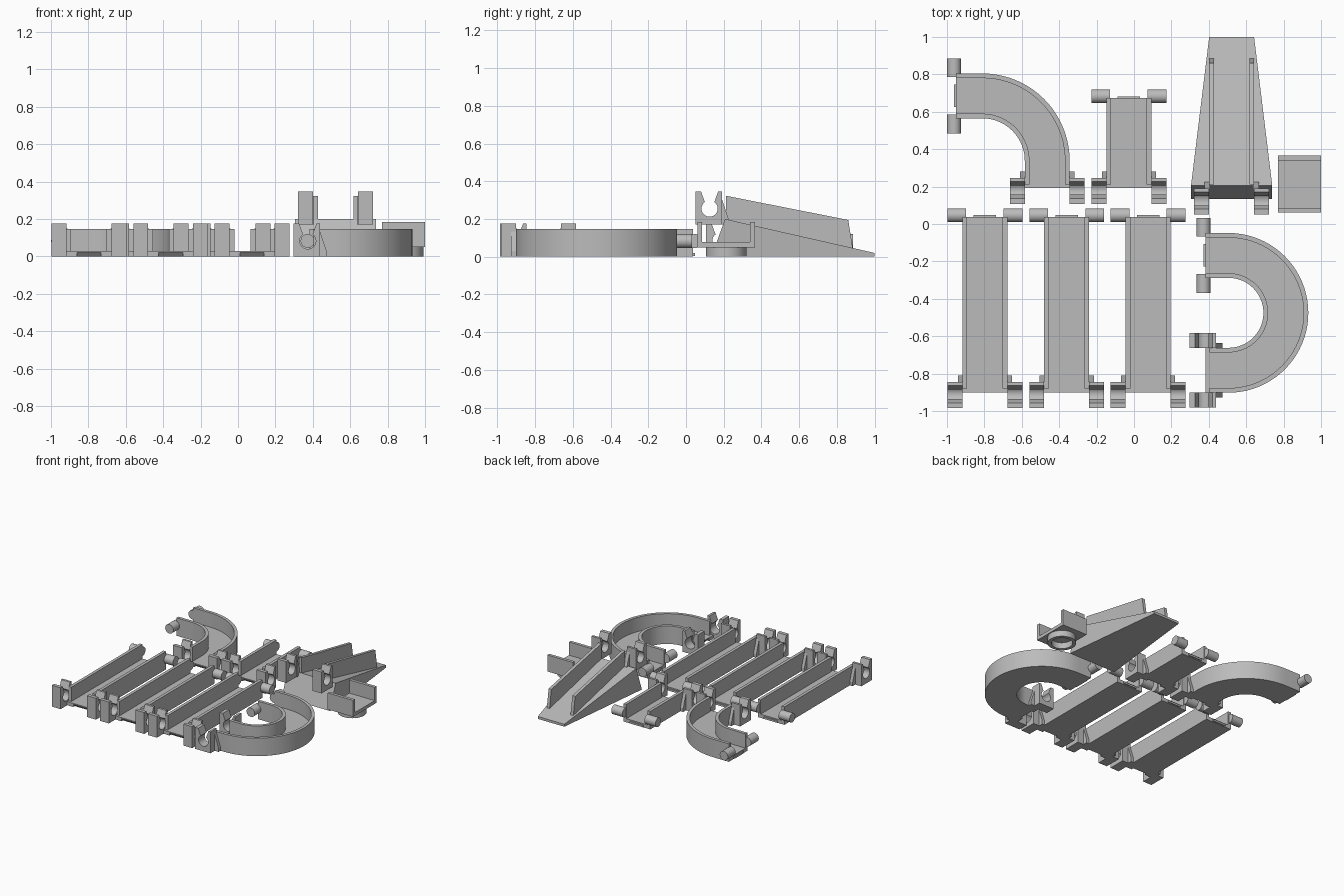
import bpy, bmesh, math
from mathutils import Matrix, Vector

if "Cube" in bpy.data.objects:
    bpy.data.objects.remove(bpy.data.objects["Cube"], do_unlink=True)

GREY = (0.5, 0.5, 0.5, 1)
mat = bpy.data.materials.new("plain grey")
mat.use_nodes = True
mat.diffuse_color = GREY
mat.node_tree.nodes["Principled BSDF"].inputs["Base Color"].default_value = GREY

HALF, INNER, OUTER = 0.12, 0.095, 0.2      # channel half width, inside, joint outside
FLOOR, WALL = 0.03, 0.147
AXIS = 0.083                               # height of the joint axis
HOLE, PIN = 0.043, 0.037


def finish(name, bm, smooth=False):
    bmesh.ops.recalc_face_normals(bm, faces=bm.faces)
    me = bpy.data.meshes.new(name)
    bm.to_mesh(me)
    bm.free()
    me.materials.append(mat)
    ob = bpy.data.objects.new(name, me)
    bpy.context.collection.objects.link(ob)
    if smooth:
        bpy.ops.object.select_all(action='DESELECT')
        ob.select_set(True)
        bpy.context.view_layer.objects.active = ob
        bpy.ops.object.shade_smooth_by_angle(angle=math.radians(30))
    return ob


def loft(name, rings, smooth=False):
    """Skin a list of point rings and cap both ends."""
    bm = bmesh.new()
    loops = [[bm.verts.new(p) for p in ring] for ring in rings]
    n = len(loops[0])
    for a, b in zip(loops, loops[1:]):
        for i in range(n):
            j = (i + 1) % n
            bm.faces.new((a[i], a[j], b[j], b[i]))
    bm.faces.new(loops[0])
    bm.faces.new(loops[-1])
    return finish(name, bm, smooth)


def prism(name, profile, x0, x1, frame=Matrix(), smooth=False):
    """Extrude a (y, z) profile along local x."""
    return loft(name, [[frame @ Vector((x, y, z)) for y, z in profile] for x in (x0, x1)], smooth)


def rect(y0, y1, z0, z1):
    return [(y0, z0), (y1, z0), (y1, z1), (y0, z1)]


def circle(r, n=32):
    return [(r * math.cos(math.tau * i / n), AXIS + r * math.sin(math.tau * i / n))
            for i in range(n)]


def frame_at(x, y, direction, z=0):
    """Joint frame: local y points out of the track."""
    return Matrix.Translation((x, y, z)) @ Matrix.Rotation(math.radians(direction) - math.pi / 2, 4, 'Z')


def clip_profile():
    start = math.pi / 2 - math.asin(0.025 / HOLE)
    sweep = math.tau - 2 * (math.pi / 2 - start)
    arc = [(HOLE * math.cos(start - sweep * i / 24), AXIS + HOLE * math.sin(start - sweep * i / 24))
           for i in range(25)]
    return ([(-0.065, 0), (0.075, 0), (0.075, 0.175), (0.046, 0.175)] + arc
            + [(-0.046, 0.175), (-0.065, 0.175)])


def clips(name, frame):
    # open snap clips with a small gusset behind each
    for side, s in (("left", 1), ("right", -1)):
        prism(f"{name}_clip_{side}", clip_profile(), s * HALF, s * OUTER, frame, True)
        prism(f"{name}_gusset_{side}", [(-0.06, 0), (-0.1, 0), (-0.1, 0.03), (-0.06, 0.15)],
              s * (HALF - 0.005), s * 0.145, frame)


def front_lip(name, frame):
    # floor end, undercut in the middle to receive the tongue
    prism(name + "_lip", [(-0.03, 0), (-0.03, FLOOR), (-0.01, FLOOR), (-0.01, 0.022)],
          -0.065, 0.065, frame)
    for side, s in (("left", 1), ("right", -1)):
        prism(f"{name}_lip_{side}", rect(-0.03, -0.01, 0, FLOOR), s * 0.065, s * HALF, frame)


def pins(name, frame):
    # round pins and the alignment tongue
    for side, s in (("left", 1), ("right", -1)):
        prism(f"{name}_pin_{side}", circle(PIN), s * 0.1, s * OUTER, frame, True)
    prism(name + "_tongue", rect(-0.012, 0, 0.005, 0.02), -0.06, 0.06, frame)


def channel(name, path):
    """Sweep the U section along (point, sideways direction) pairs."""
    half = [(HALF, 0), (HALF, WALL), (INNER, WALL), (INNER, FLOOR)]
    section = half + [(-u, z) for u, z in reversed(half)]
    rings = [[(p[0] + u * d[0], p[1] + u * d[1], z) for u, z in section] for p, d in path]
    loft(name + "_channel", rings, True)


def arc_path(cx, cy, r, a0, a1, n):
    path = []
    for i in range(n + 1):
        a = math.radians(a0 + (a1 - a0) * i / n)
        d = (math.cos(a), math.sin(a))
        path.append(((cx + r * d[0], cy + r * d[1]), d))
    return path


def ends(name, clip_frame, pin_frame):
    clips(name, clip_frame)
    front_lip(name, clip_frame)
    pins(name, pin_frame)


# straight tracks: three long and one short
for name, x, y0, y1 in (("long_track_a", -0.797, -0.91, 0.047), ("long_track_b", -0.36, -0.91, 0.047),
                        ("long_track_c", 0.075, -0.91, 0.047), ("short_track", -0.027, 0.182, 0.683)):
    channel(name, [((x, y0 + 0.03), (1, 0)), ((x, y1 - 0.01), (1, 0))])
    ends(name, frame_at(x, y0, -90), frame_at(x, y1, 90))

# quarter turn
bend = arc_path(-0.811, 0.338, 0.347, 0, 90, 20)
channel("quarter_turn", [((-0.464, 0.212), (1, 0))] + bend + [((-0.952, 0.685), (0, 1))])
ends("quarter_turn", frame_at(-0.464, 0.182, -90), frame_at(-0.962, 0.685, 180))

# half turn
bend = arc_path(0.505, -0.475, 0.307, -90, 90, 40)
channel("half_turn", [((0.403, -0.782), (0, -1))] + bend + [((0.382, -0.168), (0, 1))])
ends("half_turn", frame_at(0.373, -0.782, 180), frame_at(0.372, -0.168, 180))

# ramp: wedge body, sloping side walls, raised clips
RX = 0.522
loft("ramp_body", [[(RX - wb, yb, 0), (RX + wb, yb, 0), (RX + wb, yt, zt), (RX - wb, yt, zt)]
                   for wb, yb, yt, zt in ((0.217, 0.135, 0.207, 0.2), (HALF, 1.0, 1.0, 0.02))])
ramp_frame = Matrix.Translation((RX, 0, 0))
for side, s in (("left", 1), ("right", -1)):
    prism("ramp_wall_" + side, [(0.212, 0.19), (0.212, 0.323), (0.86, 0.195), (0.885, 0.04)],
          s * INNER, s * HALF, ramp_frame)
clips("ramp", frame_at(RX, 0.125, -90, 0.172))

# starting tray on a round socket
tray = Matrix.Translation((0.885, 0.213, 0))
prism("tray", [(-0.152, 0.05), (0.152, 0.05), (0.152, 0.185), (0.127, 0.185),
               (0.127, 0.077), (-0.127, 0.077), (-0.127, 0.185), (-0.152, 0.185)],
      -0.115, 0.115, tray)
bm = bmesh.new()
loops = []
for r, z in ((0.107, 0.052), (0.107, 0), (0.08, 0), (0.08, 0.052)):
    loops.append([bm.verts.new(tray @ Vector((r * math.cos(math.tau * i / 40),
                                              r * math.sin(math.tau * i / 40), z)))
                  for i in range(40)])
for k, a in enumerate(loops):
    b = loops[(k + 1) % len(loops)]
    for i in range(40):
        j = (i + 1) % 40
        bm.faces.new((a[i], a[j], b[j], b[i]))
finish("tray_socket", bm, True)
